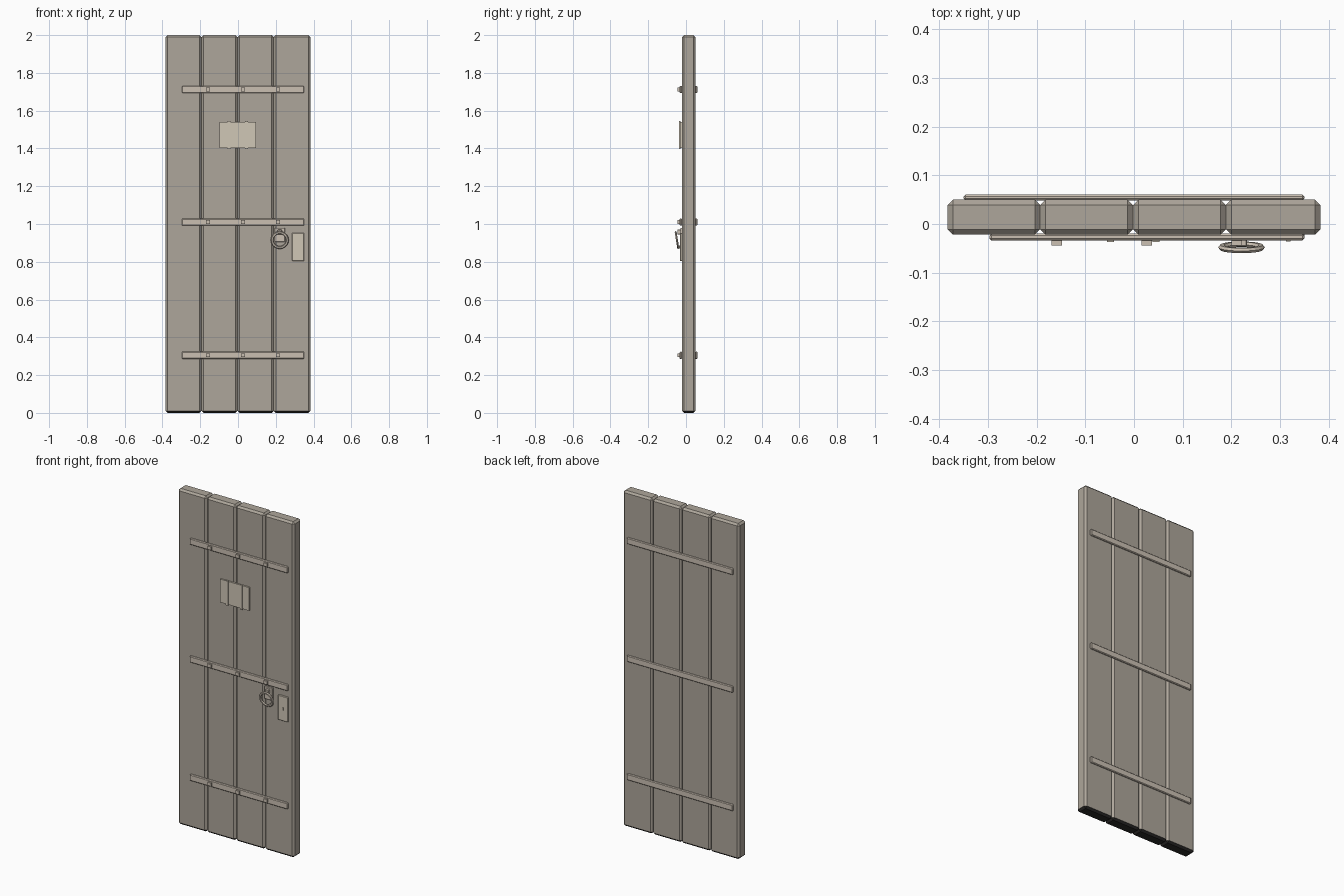
import bpy, bmesh, math
from mathutils import Matrix

if "Cube" in bpy.data.objects:
    bpy.data.objects.remove(bpy.data.objects["Cube"])


def material(name, rgb):
    m = bpy.data.materials.new(name)
    m.diffuse_color = (*rgb, 1)
    m.use_nodes = True
    m.node_tree.nodes["Principled BSDF"].inputs["Base Color"].default_value = m.diffuse_color
    return m


WOOD = material("weathered_wood", (0.42, 0.38, 0.325))
DARK = material("dark_base", (0.025, 0.023, 0.022))
IRON = material("pale_iron", (0.60, 0.53, 0.45))
PLATE = material("pale_plate", (0.63, 0.57, 0.47))


def finish(name, bm, *mats):
    bmesh.ops.recalc_face_normals(bm, faces=bm.faces)
    mesh = bpy.data.meshes.new(name)
    bm.to_mesh(mesh)
    bm.free()
    for m in mats:
        mesh.materials.append(m)
    ob = bpy.data.objects.new(name, mesh)
    bpy.context.collection.objects.link(ob)
    return ob


def box(name, x, y, z, mat, bevel=0.0, base=None):
    """Chamfered box from (min, max) ranges; base colours the downward faces."""
    bm = bmesh.new()
    bmesh.ops.create_cube(bm, size=1)
    for v in bm.verts:
        v.co = [(a + b) / 2 + c * (b - a) for (a, b), c in zip((x, y, z), v.co)]
    if bevel:
        bmesh.ops.bevel(bm, geom=bm.edges[:], offset=bevel, segments=1,
                        affect='EDGES', profile=0.5)
    bm.normal_update()
    if base:
        for f in bm.faces:
            f.material_index = int(f.normal.z < -0.3)
        return finish(name, bm, mat, base)
    return finish(name, bm, mat)


# Four chamfered planks, touching along their sides
seams = [-0.383, -0.193, -0.002, 0.189, 0.383]
for i, (a, b) in enumerate(zip(seams, seams[1:])):
    box(f"plank_{i + 1}", (a, b), (-0.022, 0.05), (0, 2), WOOD, 0.011, DARK)

# Straps on both sides, with square studs on the front
for i, z in enumerate((0.305, 1.01, 1.712)):
    zr = (z - 0.019, z + 0.019)
    box(f"front_strap_{i + 1}", (-0.297, 0.35), (-0.034, -0.02), zr, IRON, 0.004)
    box(f"back_strap_{i + 1}", (-0.35, 0.35), (0.048, 0.061), zr, IRON, 0.004)
    for j, x in enumerate((-0.159, 0.026, 0.211)):
        box(f"stud_{i + 1}_{j + 1}", (x - 0.011, x + 0.011), (-0.044, -0.03),
            (z - 0.01, z + 0.01), IRON)

# Viewing hatch with two upright bars
box("hatch_plate", (-0.098, 0.095), (-0.031, -0.02), (1.402, 1.54), PLATE)
for i, x in enumerate((-0.048, 0.045)):
    box(f"hatch_bar_{i + 1}", (x - 0.007, x + 0.007), (-0.037, -0.028),
        (1.398, 1.544), PLATE)

# Lock plate with a small keyhole boss
box("lock_plate", (0.286, 0.35), (-0.032, -0.02), (0.805, 0.952), PLATE, 0.002)
box("keyhole_boss", (0.312, 0.322), (-0.036, -0.03), (0.87, 0.886), PLATE)

# Ring pull hanging from a mount, leaning outward at the bottom
box("ring_mount", (0.194, 0.248), (-0.03, -0.02), (0.905, 0.98), IRON, 0.002)
box("ring_clasp", (0.21, 0.232), (-0.046, -0.028), (0.945, 0.97), IRON, 0.002)

bm = bmesh.new()
SEG, SIDES, MAJOR, MINOR = 20, 6, 0.040, 0.008
rows = []
for i in range(SEG):
    a = 2 * math.pi * i / SEG
    row = []
    for j in range(SIDES):
        b = 2 * math.pi * j / SIDES
        r = MAJOR + MINOR * math.cos(b)
        row.append(bm.verts.new((r * math.cos(a), 0.006 * math.sin(b), r * math.sin(a))))
    rows.append(row)
for i in range(SEG):
    p, q = rows[i], rows[(i + 1) % SEG]
    for j in range(SIDES):
        k = (j + 1) % SIDES
        bm.faces.new((p[j], q[j], q[k], p[k]))
bm.transform(Matrix.Translation((0.221, -0.048, 0.915)) @ Matrix.Rotation(math.radians(9), 4, 'X'))
finish("ring_pull", bm, IRON)
